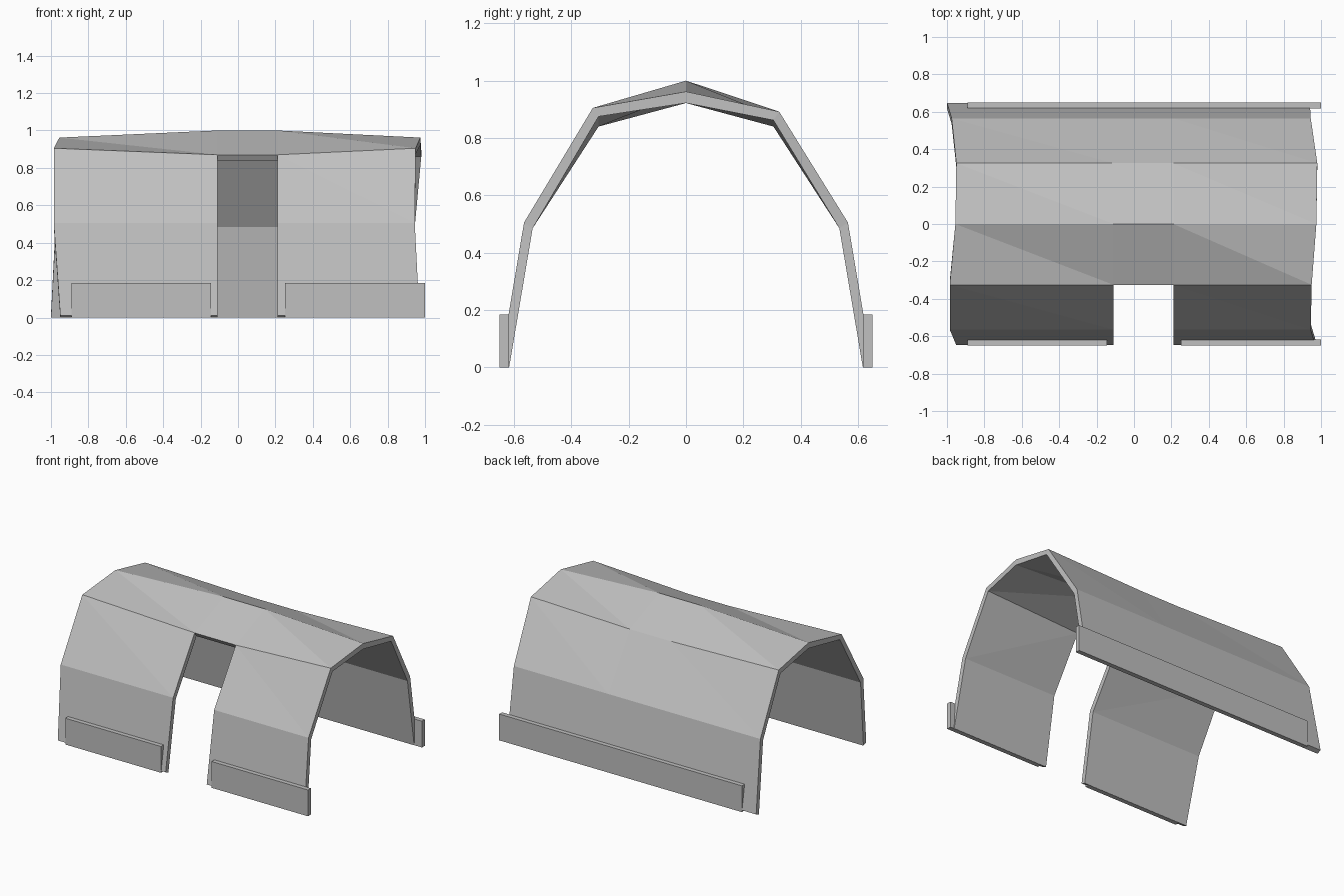
import bpy
import bmesh

cube = bpy.data.objects.get("Cube")
if cube:
    bpy.data.objects.remove(cube, do_unlink=True)

# One plain grey for every part
grey = bpy.data.materials.new("plain grey")
grey.use_nodes = True
colour = (0.53, 0.53, 0.53, 1)
grey.diffuse_color = colour
grey.node_tree.nodes["Principled BSDF"].inputs["Base Color"].default_value = colour


def finish(bm, name):
    bmesh.ops.recalc_face_normals(bm, faces=bm.faces)
    mesh = bpy.data.meshes.new(name)
    bm.to_mesh(mesh)
    bm.free()
    mesh.materials.append(grey)
    obj = bpy.data.objects.new(name, mesh)
    bpy.context.collection.objects.link(obj)
    return obj


# Arch cross-sections (y, z), front foot to back foot
outer_mid = [(-.648, .012), (-.565, .505), (-.325, .87), (0, 1), (.325, .87), (.565, .505), (.648, .012)]
inner_mid = [(-.617, 0), (-.535, .485), (-.305, .84), (0, .96), (.305, .84), (.535, .485), (.617, 0)]
# Ends: lower ridge, raised shoulders
end_lift = [0, 0, .035, -.038, .022, 0, 0]
# Ragged end edges
left_x = [-.95, -.985, -.985, -.955, -.95, -.975, -1]
right_x = [.97, .945, .95, .975, .98, .945, .94]
door_left, door_right = -.11, .21
stations = [left_x, [door_left] * 7, [door_right] * 7, right_x]

# Faceted canopy shell with a doorway in the front wall
bm = bmesh.new()


def grid(profile):
    rows = []
    for i, xs in enumerate(stations):
        lift = end_lift if i in (0, 3) else [0] * 7
        rows.append([bm.verts.new((x, y, z + dz))
                     for x, (y, z), dz in zip(xs, profile, lift)])
    return rows


outer, inner = grid(outer_mid), grid(inner_mid)
partner = {}
for o_row, i_row in zip(outer, inner):
    partner.update(zip(o_row, i_row))
skin = []
for i in range(3):
    for j in range(6):
        if i == 1 and j < 2:
            continue  # doorway
        a, b = outer[i][j], outer[i + 1][j]
        c, d = outer[i + 1][j + 1], outer[i][j + 1]
        for tri in ((a, b, d), (b, c, d)):
            skin.append(bm.faces.new(tri))
            bm.faces.new([partner[v] for v in reversed(tri)])
# Close the rim between both skins
rim = [e for e in {e for f in skin for e in f.edges} if len(e.link_faces) == 1]
for e in rim:
    a, b = e.verts
    bm.faces.new((a, b, partner[b], partner[a]))
bmesh.ops.delete(bm, geom=[v for v in bm.verts if not v.link_faces], context="VERTS")
finish(bm, "canopy_shell")


# Straight base boards along the feet
def board(name, x0, x1, side):
    bm = bmesh.new()
    bmesh.ops.create_cube(bm, size=1)
    for v in bm.verts:
        v.co.x = x1 if v.co.x > 0 else x0
        v.co.y = side * (.65 if v.co.y > 0 else .618)
        v.co.z = .185 if v.co.z > 0 else 0
    finish(bm, name)


board("front_right_board", -.89, -.145, -1)
board("front_left_board", .25, 1, -1)
board("back_board", -.89, 1, 1)
